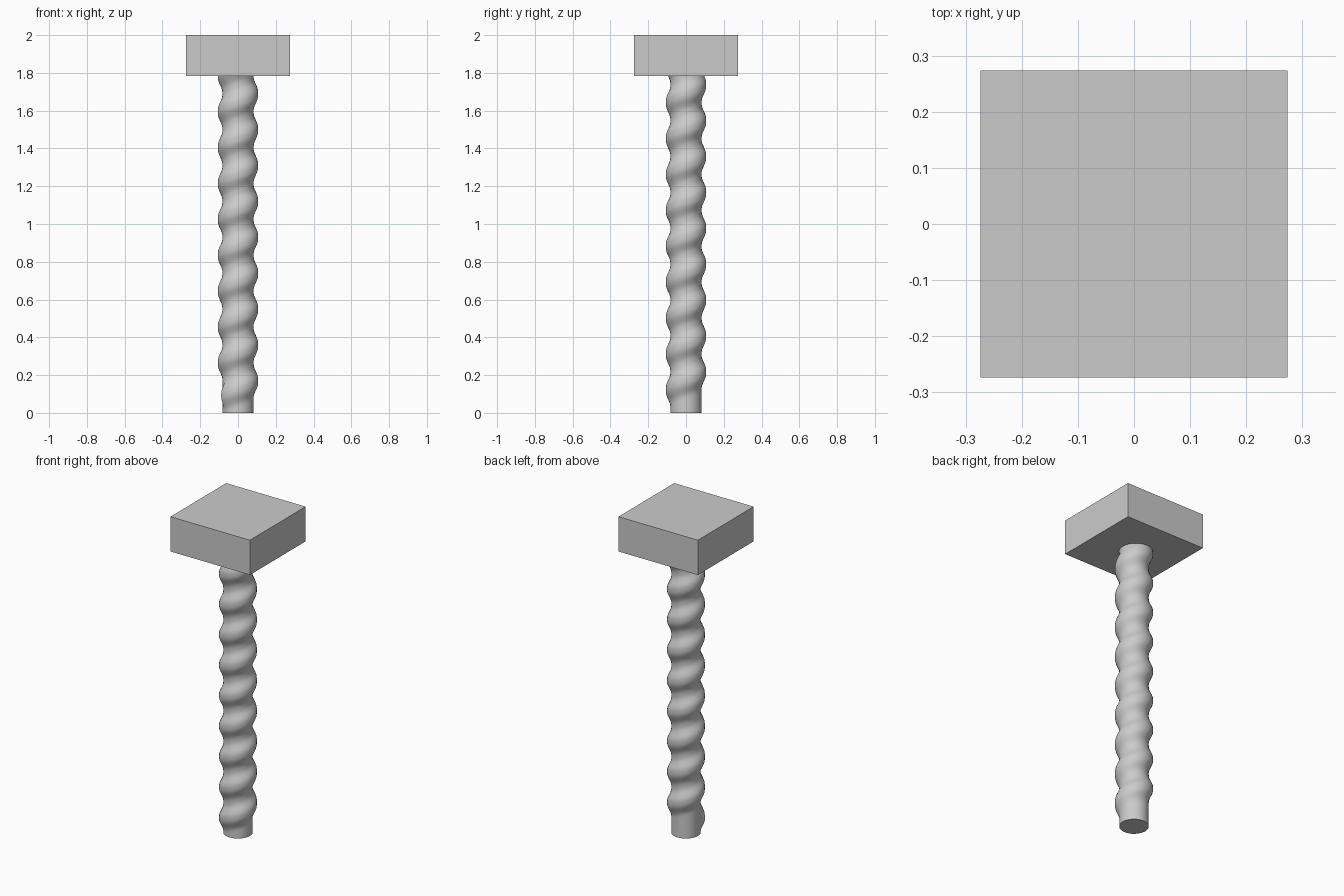
import bpy, bmesh, math

if "Cube" in bpy.data.objects:
    bpy.data.objects.remove(bpy.data.objects["Cube"])

HEAD_Z, HEAD_HALF = 1.783, 0.274
ROOT_R, CREST_R = 0.083, 0.107
PITCH, SEGS, ROWS = 0.19, 32, 144
START_ANGLE, START_Z = math.radians(205), 0.088   # where the thread begins

steel = bpy.data.materials.new("grey steel")
steel.diffuse_color = (0.6, 0.6, 0.6, 1)
steel.use_nodes = True
steel.node_tree.nodes["Principled BSDF"].inputs["Base Color"].default_value = steel.diffuse_color


def finish(bm, name):
    bmesh.ops.recalc_face_normals(bm, faces=bm.faces)
    mesh = bpy.data.meshes.new(name)
    bm.to_mesh(mesh)
    bm.free()
    mesh.materials.append(steel)
    obj = bpy.data.objects.new(name, mesh)
    bpy.context.collection.objects.link(obj)
    return obj


def thread_radius(angle, z):
    """Rounded right-handed ridge; plain cylinder below the thread start."""
    turn = ((angle - START_ANGLE) % math.tau) / math.tau
    first_crest = START_Z + turn * PITCH
    if z < first_crest - PITCH / 2:
        return ROOT_R
    d = abs((z - first_crest + PITCH / 2) % PITCH - PITCH / 2)
    t = min(max((0.085 - d) / 0.075, 0), 1)
    return ROOT_R + (CREST_R - ROOT_R) * t * t * (3 - 2 * t)


# threaded shaft: stacked rings following the helical ridge
bm = bmesh.new()
rings = []
for j in range(ROWS + 1):
    z = HEAD_Z * j / ROWS
    ring = []
    for i in range(SEGS):
        a = math.tau * i / SEGS
        r = thread_radius(a, z)
        ring.append(bm.verts.new((r * math.cos(a), r * math.sin(a), z)))
    rings.append(ring)
for low, high in zip(rings, rings[1:]):
    for i in range(SEGS):
        k = (i + 1) % SEGS
        bm.faces.new((low[i], low[k], high[k], high[i]))
bm.faces.new(rings[0][::-1])
bm.faces.new(rings[-1])
shaft = finish(bm, "threaded_shaft")
bpy.context.view_layer.objects.active = shaft
shaft.select_set(True)
bpy.ops.object.shade_smooth_by_angle(angle=math.radians(50))

# square head block
bm = bmesh.new()
bmesh.ops.create_cube(bm, size=1)
for v in bm.verts:
    v.co.x *= 2 * HEAD_HALF
    v.co.y *= 2 * HEAD_HALF
    v.co.z = 2.0 if v.co.z > 0 else HEAD_Z
finish(bm, "square_head")
